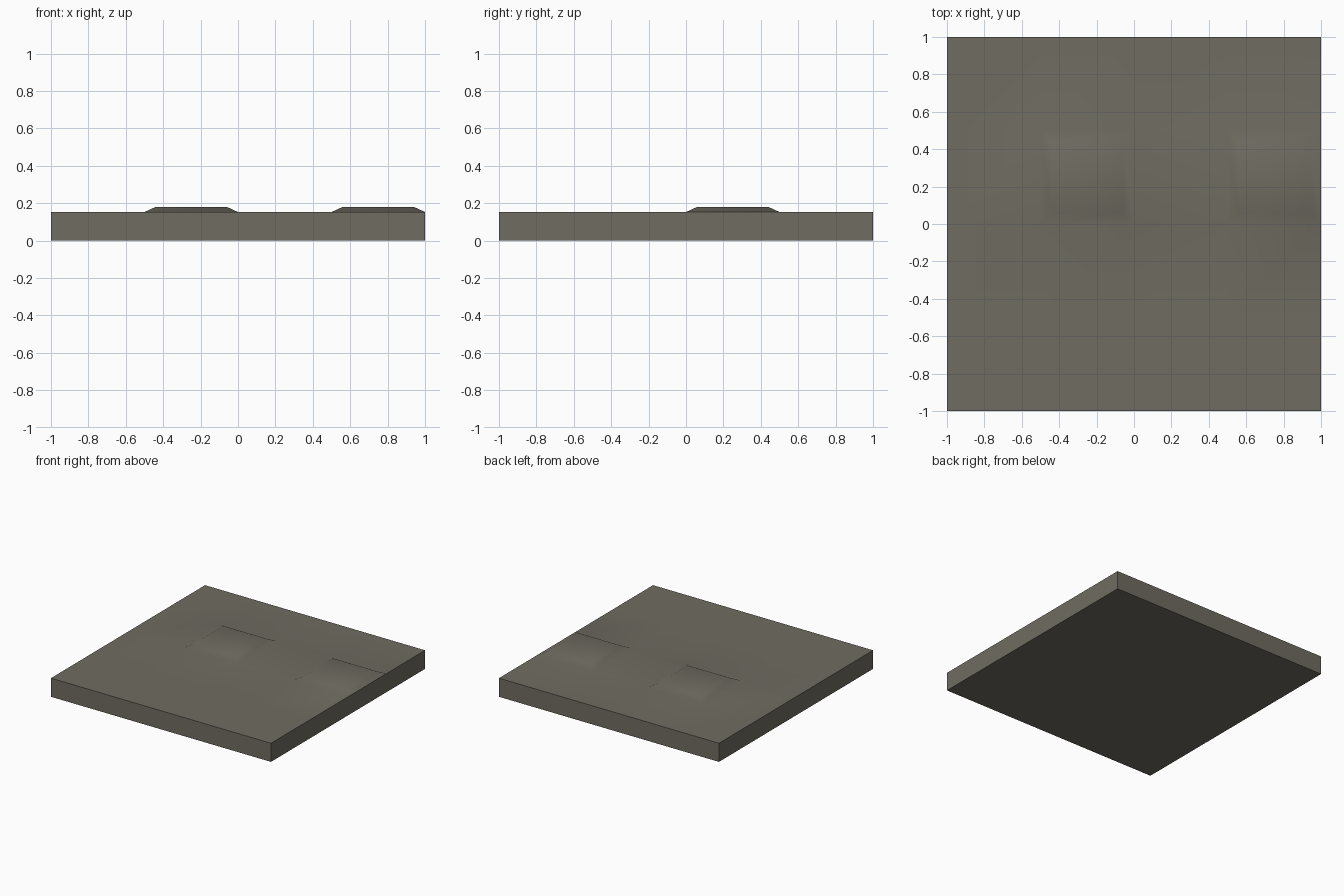
import bpy, bmesh

if "Cube" in bpy.data.objects:
    bpy.data.objects.remove(bpy.data.objects["Cube"])

# Stone colour
mat = bpy.data.materials.new("warm grey stone")
mat.diffuse_color = (0.16, 0.15, 0.12, 1)
mat.use_nodes = True
mat.node_tree.nodes["Principled BSDF"].inputs["Base Color"].default_value = mat.diffuse_color

SLAB_H, BUMP_H, BEVEL = 0.153, 0.026, 0.08

# Slab top divided into a 4 x 4 grid
bm = bmesh.new()
bmesh.ops.create_grid(bm, x_segments=4, y_segments=4, size=1)
for v in bm.verts:
    v.co.z = SLAB_H

# Skirt and underside
rim = [e for e in bm.edges if e.is_boundary]
ext = bmesh.ops.extrude_edge_only(bm, edges=rim)["geom"]
for v in (g for g in ext if isinstance(g, bmesh.types.BMVert)):
    v.co.z = 0
bmesh.ops.contextual_create(bm, geom=[g for g in ext if isinstance(g, bmesh.types.BMEdge)])
bmesh.ops.recalc_face_normals(bm, faces=bm.faces)

# Two raised stones in the second row from the back
for cx in (-0.25, 0.75):
    cells = [f for f in bm.faces if f.normal.z > 0.9
             and abs(f.calc_center_median().x - cx) < 0.1
             and abs(f.calc_center_median().y - 0.25) < 0.1]
    bmesh.ops.inset_individual(bm, faces=cells, thickness=BEVEL)
    for v in cells[0].verts:
        v.co.z = SLAB_H + BUMP_H

mesh = bpy.data.meshes.new("stone_floor_tile")
bm.to_mesh(mesh)
bm.free()
mesh.materials.append(mat)
tile = bpy.data.objects.new("stone_floor_tile", mesh)
bpy.context.collection.objects.link(tile)

# Soft stones, sharp slab edges
bpy.context.view_layer.objects.active = tile
tile.select_set(True)
bpy.ops.object.shade_smooth_by_angle(angle=0.6)
